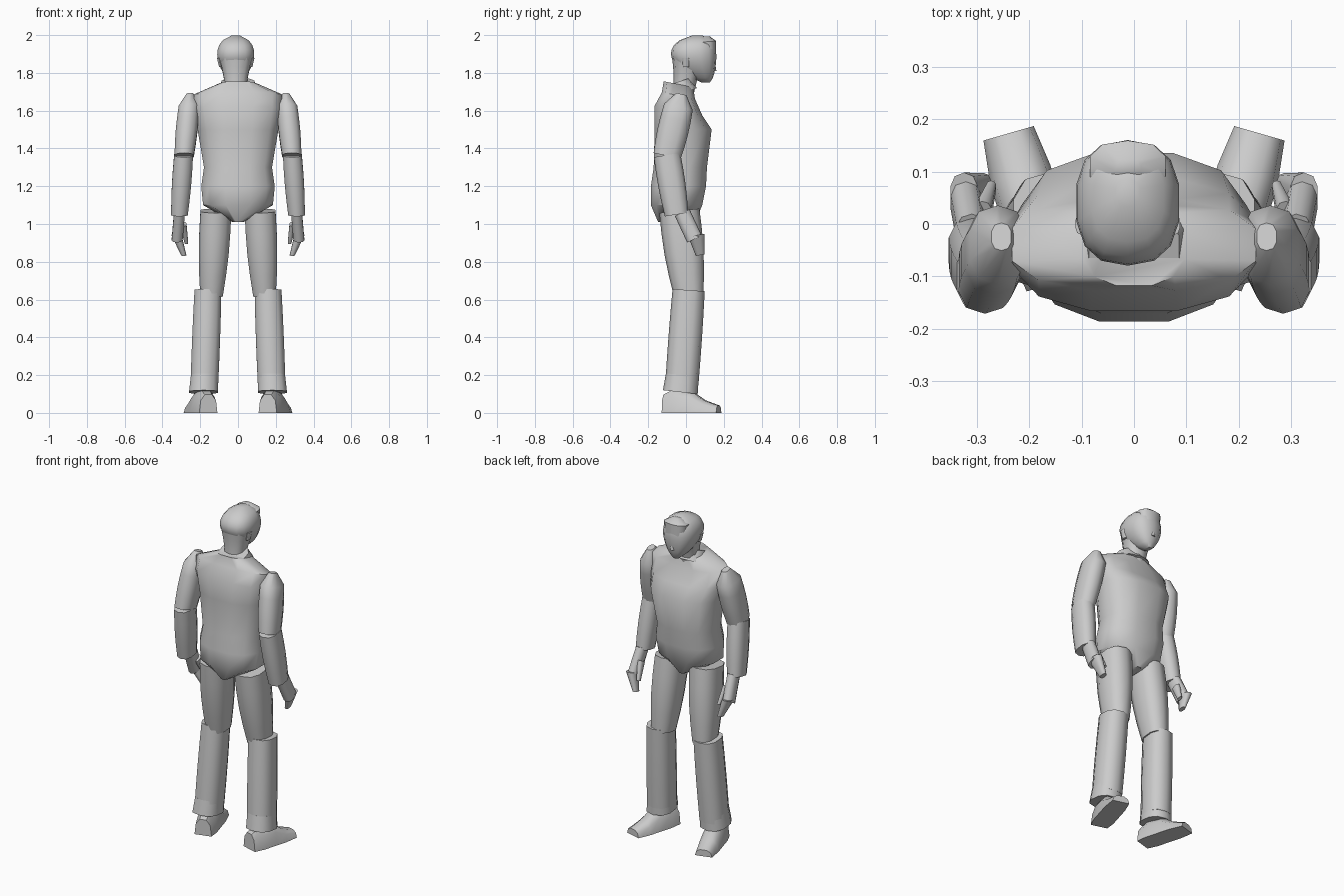
import bpy, bmesh
from math import sin, cos, pi, sqrt, radians, copysign
from mathutils import Matrix, Vector

cube = bpy.data.objects.get("Cube")
if cube:
    bpy.data.objects.remove(cube, do_unlink=True)

grey = bpy.data.materials.new("plain grey")
grey.use_nodes = True
colour = (0.6, 0.6, 0.6, 1)
grey.diffuse_color = colour
grey.node_tree.nodes["Principled BSDF"].inputs["Base Color"].default_value = colour


def skin(name, loops):
    """Bridge closed loops of points, cap both ends and shade smooth."""
    bm = bmesh.new()
    rows = [[bm.verts.new(point) for point in loop] for loop in loops]
    for low, high in zip(rows, rows[1:]):
        for i in range(len(low)):
            bm.faces.new((low[i - 1], low[i], high[i], high[i - 1]))
    bm.faces.new(rows[0])
    bm.faces.new(rows[-1])
    bmesh.ops.recalc_face_normals(bm, faces=bm.faces[:])
    mesh = bpy.data.meshes.new(name)
    bm.to_mesh(mesh)
    bm.free()
    mesh.materials.append(grey)
    part = bpy.data.objects.new(name, mesh)
    bpy.context.collection.objects.link(part)
    bpy.ops.object.select_all(action="DESELECT")
    part.select_set(True)
    bpy.context.view_layer.objects.active = part
    bpy.ops.object.shade_smooth_by_angle(angle=radians(50))


def squared(value):
    """Push a sine or cosine outwards, for a rounded-square section."""
    return copysign(abs(value) ** 0.8, value)


def ring(centre, width, depth, slope=0.0, sides=10):
    """Level section around a centre; slope raises it towards +y."""
    points = []
    for i in range(sides):
        angle = 2 * pi * (i + 0.5) / sides
        across = width * squared(cos(angle))
        forward = depth * squared(sin(angle))
        points.append(centre + Vector((across, forward, slope * forward)))
    return points


def limb(name, start, end, radius, end_radius, depth=1.3, bulge=0.0, cap=0.0, mirror=1):
    """Tapered tube cut square to its axis, swelling halfway, with an optional domed end."""
    start, end = Vector(start), Vector(end)
    start.x *= mirror
    end.x *= mirror
    axis = end - start
    slope = -axis.y / axis.z
    loops = []
    steps = 4
    for i in range(steps + 1):
        t = i / steps
        r = radius + (end_radius - radius) * t + bulge * sin(pi * t)
        loops.append(ring(start + axis * t, r, r * depth, slope))
    if cap:
        r = end_radius * 0.35
        loops.append(ring(end + axis.normalized() * cap, r, r * depth, slope))
    skin(name, loops)


# Jacket: height, forward position, half width and half depth, hem to neck
jacket = [
    (1.01, -.05, .03, .1),
    (1.1, -.05, .19, .14),
    (1.2, -.04, .2, .15),
    (1.3, -.03, .185, .145),
    (1.5, -.015, .22, .155),
    (1.6, -.04, .24, .13),
    (1.68, -.04, .24, .09),
    (1.74, -.04, .1, .08),
]
loops = []
for height, forward, width, depth in jacket:
    shoulder_slope = -0.2 if height > 1.5 else 0.0
    loops.append(ring(Vector((0, forward, height)), width, depth, shoulder_slope, sides=12))
skin("jacket", loops)
limb("collar", (0, -.03, 1.69), (0, -.05, 1.75), radius=.11, end_radius=.09, depth=.8)

# Neck widening into the back of the skull, and an egg-shaped head leaning forward
middle = -.012
limb("neck", (middle, -.015, 1.68), (middle, .01, 1.87), radius=.056, end_radius=.088,
     depth=.95, bulge=-.006)
loops = []
steps = 10
for i in range(steps + 1):
    t = 0.03 + 0.96 * i / steps
    swell = sqrt(1 - (2 * t ** 1.4 - 1) ** 2)
    centre = Vector((middle, .04 + .17 * (t - .65) ** 2, 1.74 + .26 * t))
    loops.append(ring(centre, .1 * swell, .12 * swell, sides=14))
skin("head", loops)
limb("fringe", (middle, .115, 1.9), (middle, .11, 1.965), radius=.066, end_radius=.075,
     depth=.66, cap=.028)
limb("nose", (middle, .14, 1.81), (middle, .14, 1.88), radius=.014, end_radius=.006, depth=1.5)

for mirror, side in ((-1, "right"), (1, "left")):
    limb(side + "_ear", (middle * mirror + .08, 0, 1.83), (middle * mirror + .09, 0, 1.88),
         radius=.008, end_radius=.01, depth=2, mirror=mirror)

    # Arm
    limb(side + "_upper_arm", (.285, -.1, 1.36), (.26, -.04, 1.62), radius=.053,
         end_radius=.056, depth=1.35, bulge=.005, cap=.07, mirror=mirror)
    limb(side + "_forearm", (.31, -.05, 1.05), (.288, -.1, 1.365), radius=.046,
         end_radius=.052, depth=1.35, bulge=.004, mirror=mirror)

    # Half-closed hand
    limb(side + "_palm", (.322, .045, .92), (.31, -.02, 1.06), radius=.03,
         end_radius=.03, mirror=mirror)
    limb(side + "_fingers", (.287, .075, .835), (.325, .055, .94), radius=.014,
         end_radius=.027, depth=1.6, mirror=mirror)
    limb(side + "_thumb", (.273, .07, .9), (.29, .02, 1), radius=.01,
         end_radius=.018, mirror=mirror)

    # Leg
    limb(side + "_thigh", (.14, .015, .62), (.117, -.035, 1.07), radius=.062,
         end_radius=.085, depth=1.25, bulge=.009, mirror=mirror)
    limb(side + "_shin", (.178, -.022, .15), (.159, .014, .65), radius=.076,
         end_radius=.074, depth=1.15, bulge=.002, mirror=mirror)
    limb(side + "_trouser_cuff", (.182, -.03, .11), (.177, -.02, .2), radius=.08,
         end_radius=.075, depth=1.15, mirror=mirror)

    # Shoe: flat-soled arches from heel to toe, turned outwards
    turn = Matrix.Rotation(radians(-16 * mirror), 3, "Z")
    heel = Vector((.157 * mirror, -.115, 0))
    arch = [pi * i / 5 for i in range(6)]
    sections = [(0, .05, .1), (.06, .06, .13), (.15, .06, .12), (.22, .06, .07), (.3, .05, .04)]
    skin(side + "_shoe", [
        [heel + turn @ Vector((width * squared(cos(a)), along, height * squared(abs(sin(a)))))
         for a in arch]
        for along, width, height in sections])
